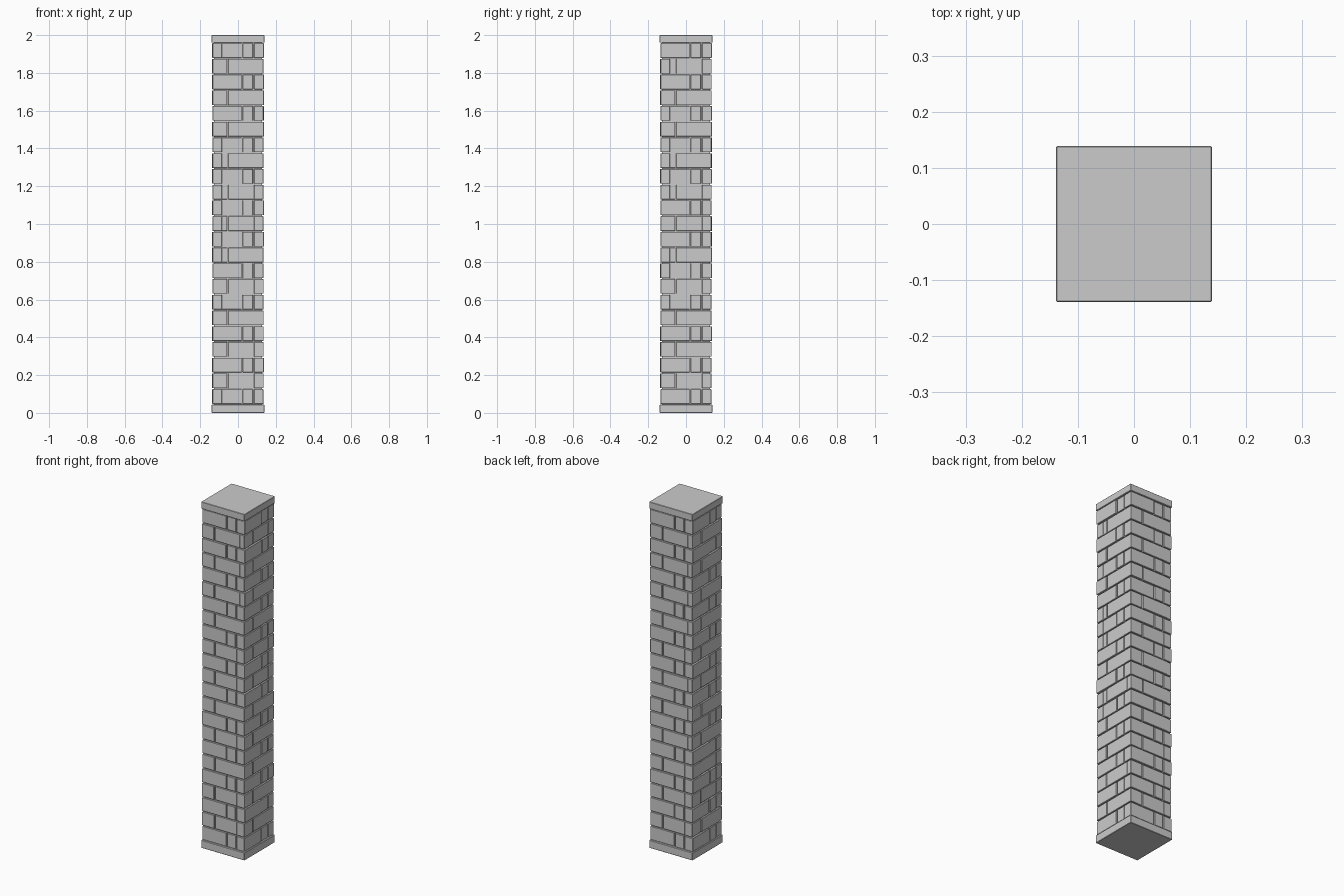
import bpy, bmesh, math, random
from mathutils import Matrix, Vector

if "Cube" in bpy.data.objects:
    bpy.data.objects.remove(bpy.data.objects["Cube"])

random.seed(4)
BASE, TOP, ROWS = 0.045, 1.96, 23
STEP = (TOP - BASE) / ROWS
GAP = 0.003  # half joint width


def add_box(bm, lo, hi, rot=0.0):
    size = [b - a for a, b in zip(lo, hi)]
    mid = Vector([(a + b) / 2 for a, b in zip(lo, hi)])
    m = (Matrix.Rotation(rot, 4, 'Z') @ Matrix.Translation(mid)
         @ Matrix.Diagonal((*size, 1)))
    bmesh.ops.create_cube(bm, size=1, matrix=m)


def finish(bm, name, bevel=0):
    me = bpy.data.meshes.new(name)
    bm.to_mesh(me)
    bm.free()
    ob = bpy.data.objects.new(name, me)
    bpy.context.collection.objects.link(ob)
    if bevel:
        mod = ob.modifiers.new("soft_edges", 'BEVEL')
        mod.width = bevel
        mod.segments = 1
    return ob


def slab(name, half, z0, z1, bevel=0):
    bm = bmesh.new()
    add_box(bm, (-half, -half, z0), (half, half, z1))
    finish(bm, name, bevel)


# base slab, cap slab and recessed mortar core
slab("base_slab", 0.139, 0, BASE, 0.002)
slab("cap_slab", 0.139, TOP, 2.0, 0.002)
slab("mortar_core", 0.126, BASE - 0.01, TOP + 0.01)

# brick courses: each side overlaps the next one pinwheel fashion
bm = bmesh.new()
for k in range(ROWS):
    z0 = BASE + k * STEP + GAP
    z1 = BASE + (k + 1) * STEP - GAP
    joint, corner = ((-0.055, 0.11) if k % 2 else (0.022, 0.082))
    for side in range(4):
        rot = side * math.pi / 2
        for a, b, first in ((-0.1345, joint, True), (joint, corner, False)):
            out = 0.1345 + random.uniform(-0.002, 0.003)
            left = a if first else a + GAP
            add_box(bm, (left, -out, z0), (b - GAP, -0.085, z1), rot)
        # corner brick that shows the end of the neighbouring side
        add_box(bm, (corner + GAP, -0.1345, z0), (0.1345, -0.085, z1), rot)
finish(bm, "brick_courses", 0.0012)
